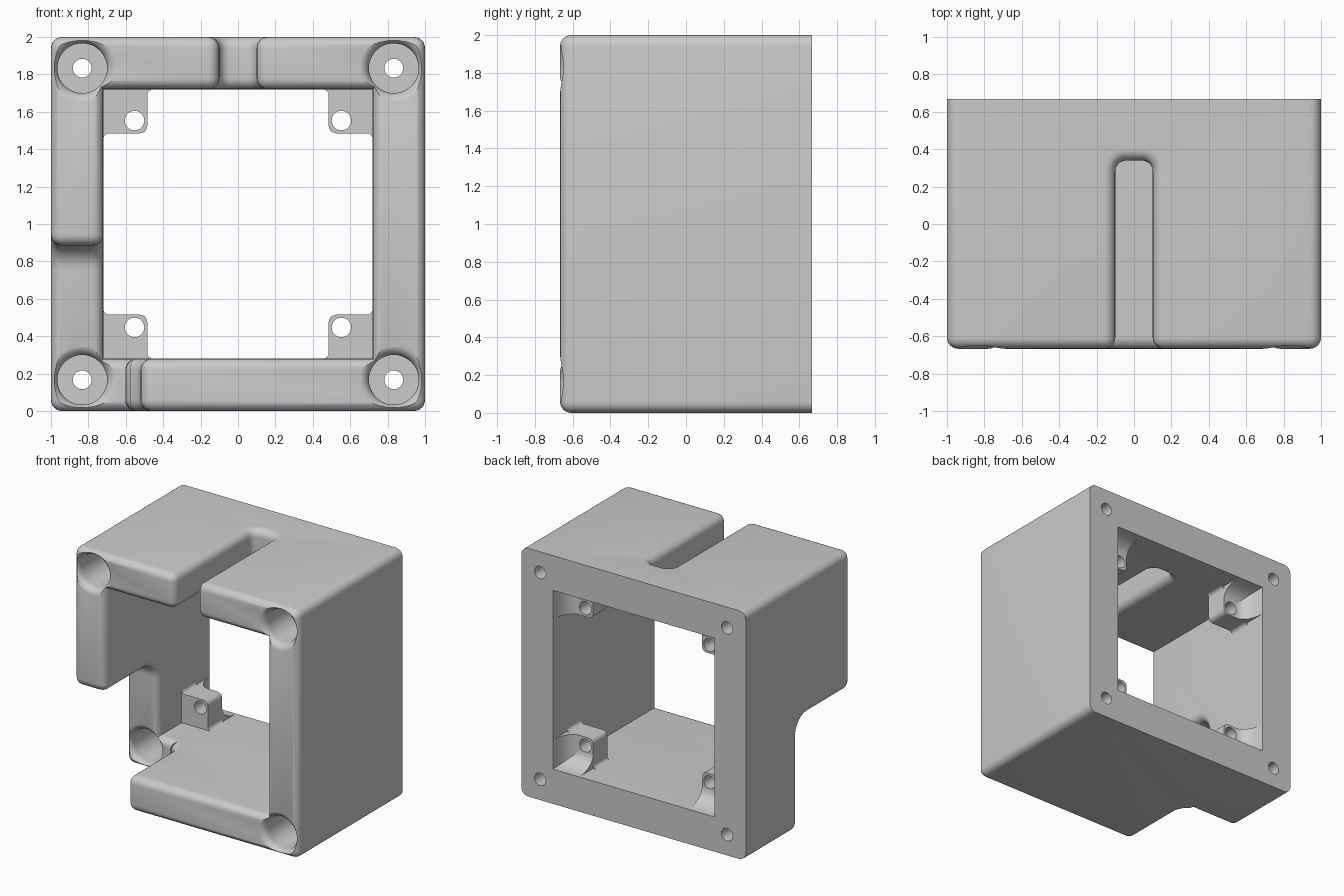
import bpy, bmesh, math
from mathutils import Vector

if "Cube" in bpy.data.objects:
    bpy.data.objects.remove(bpy.data.objects["Cube"], do_unlink=True)

BACK, FRONT, STEP = 0.667, -0.667, 0.0   # depth planes
OPEN, BOSS = 0.72, 0.833                 # half opening, screw boss offset
ROUND = 0.06

grey = bpy.data.materials.new("light_grey")
grey.use_nodes = True
grey.diffuse_color = (0.6, 0.6, 0.6, 1)
grey.node_tree.nodes["Principled BSDF"].inputs["Base Color"].default_value = (0.6, 0.6, 0.6, 1)


def finish(bm, name):
    bmesh.ops.recalc_face_normals(bm, faces=bm.faces)
    mesh = bpy.data.meshes.new(name)
    bm.to_mesh(mesh)
    bm.free()
    mesh.materials.append(grey)
    obj = bpy.data.objects.new(name, mesh)
    bpy.context.collection.objects.link(obj)
    return obj


def prism(name, points, direction):
    """Extrude a closed outline along a vector."""
    bm = bmesh.new()
    face = bm.faces.new([bm.verts.new(p) for p in points])
    res = bmesh.ops.extrude_face_region(bm, geom=[face], use_keep_orig=True)
    moved = [g for g in res["geom"] if isinstance(g, bmesh.types.BMVert)]
    bmesh.ops.translate(bm, verts=moved, vec=Vector(direction))
    return finish(bm, name)


def box(name, x, y, z):
    return prism(name, [(x[0], y[0], z[0]), (x[1], y[0], z[0]),
                        (x[1], y[0], z[1]), (x[0], y[0], z[1])], (0, y[1] - y[0], 0))


def arc(cx, cy, r, start, end, n=8):
    angles = [math.radians(start + (end - start) * i / n) for i in range(n + 1)]
    return [(cx + r * math.cos(a), cy + r * math.sin(a)) for a in angles]


def lathe(name, profile, x, z, steps=48):
    """Revolve (radius, y) points around an axis parallel to y."""
    bm = bmesh.new()
    rings = []
    for r, y in profile:
        rings.append([bm.verts.new((x + r * math.cos(math.tau * i / steps), y,
                                    z + r * math.sin(math.tau * i / steps)))
                      for i in range(steps)])
    for a, b in zip(rings, rings[1:]):
        for i in range(steps):
            j = (i + 1) % steps
            bm.faces.new((a[i], a[j], b[j], b[i]))
    bm.faces.new(rings[0])
    bm.faces.new(rings[-1])
    return finish(bm, name)


def cut(obj, cutter):
    mod = obj.modifiers.new("cut", 'BOOLEAN')
    mod.operation, mod.solver, mod.object = 'DIFFERENCE', 'EXACT', cutter
    cutter.hide_render = True


def bake(obj, cutters):
    """Freeze the booleans, then drop the cutters."""
    bpy.context.view_layer.update()
    graph = bpy.context.evaluated_depsgraph_get()
    obj.data = bpy.data.meshes.new_from_object(obj.evaluated_get(graph))
    obj.modifiers.clear()
    for c in cutters:
        bpy.data.objects.remove(c, do_unlink=True)


def smooth(obj):
    bpy.ops.object.select_all(action='DESELECT')
    obj.select_set(True)
    bpy.context.view_layer.objects.active = obj
    bpy.ops.object.shade_smooth_by_angle(angle=math.radians(32))


# Housing: square tube with a top slot and a stepped corner
housing = box("housing", (-1, 1), (FRONT, BACK), (0, 2))
opening = box("opening_cutter", (-OPEN, OPEN), (-1, 1), (1 - OPEN, 1 + OPEN))
slot_end = arc(0.04, 0.28, ROUND, 0, 90) + arc(-0.04, 0.28, ROUND, 90, 180)
slot = prism("slot_cutter", [(x, y, 1.5) for x, y in
                             [(-0.1, -1), (0.1, -1)] + slot_end], (0, 0, 1))
fillet = 0.13
side_path = [(-1, -0.3), (-1, 0.885)] + arc(STEP - fillet, 0.885 - fillet, fillet, 90, 0) + [(STEP, -0.3)]
side_notch = prism("side_notch_cutter", [(-1.2, y, z) for y, z in side_path], (0.6, 0, 0))
floor_path = [(-1.2, -1), (-0.52, -1)] + arc(-0.52 - fillet, STEP - fillet, fillet, 0, 90) + [(-1.2, STEP)]
floor_notch = prism("floor_notch_cutter", [(x, y, -0.3) for x, y in floor_path], (0, 0, 0.8))
cutters = [opening, slot, side_notch, floor_notch]
for c in cutters:
    cut(housing, c)
bake(housing, cutters)

# Round every outward edge except those on the back plane
bm = bmesh.new()
bm.from_mesh(housing.data)
bmesh.ops.remove_doubles(bm, verts=bm.verts, dist=0.0005)
bmesh.ops.dissolve_limit(bm, angle_limit=0.01, verts=bm.verts, edges=bm.edges)
edges = [e for e in bm.edges if e.is_manifold and e.calc_face_angle_signed() > 0.8
         and not all(v.co.y > BACK - 0.01 for v in e.verts)]
bmesh.ops.bevel(bm, geom=edges, offset=ROUND, offset_type='OFFSET', segments=6,
                profile=0.5, affect='EDGES', clamp_overlap=False)
bm.to_mesh(housing.data)
bm.free()

# Flared, counterbored screw holes in the four corners
bores = []
for sx in (-1, 1):
    for sz in (-1, 1):
        top = STEP if (sx, sz) == (-1, -1) else FRONT
        flare = arc(0.133 + ROUND, top + ROUND - 0.002, ROUND, 270, 180)
        profile = [(0.133 + ROUND, top - 0.03)] + flare + [(0.133, 0.42), (0.05, 0.42), (0.05, 0.8)]
        bores.append(lathe("bore_cutter", profile, sx * BOSS, 1 + sz * BOSS))
for b in bores:
    cut(housing, b)
bake(housing, bores)
smooth(housing)

# Inner mounting lugs, one in each corner of the opening
size, lug_front, lug_back, sink = 0.235, 0.31, 0.49, 0.008
f, r = 0.03, 0.04
outline = ([(-sink, -sink), (size + f, -sink)] + arc(size + f, f, f, 270, 180)
           + arc(size - r, size - r, r, 0, 90) + arc(f, size + f, f, 270, 180)
           + [(-sink, size + f)])
# Curved web that sweeps from the lug's rear face to the wall
drop, reach = 0.11, BACK - lug_back - 0.002
web = [(lug_back - 0.02, -sink), (lug_back - 0.02, drop)]
web += [(lug_back + reach * (1 + c), drop * (1 + s)) for c, s in arc(0, 0, 1, 180, 270)]
web += [(lug_back + reach, -sink)]

for sx, side in ((-1, "right"), (1, "left")):
    for sz, level in ((-1, "lower"), (1, "upper")):
        def place(u, y, v):
            return (sx * (OPEN - u), y, 1 + sz * (OPEN - v))

        tag = f"{level}_{side}"
        lug = prism("lug_" + tag, [place(u, lug_front, v) for u, v in outline],
                    (0, lug_back - lug_front, 0))
        hx, _, hz = place(0.167, 0, 0.167)
        hole = lathe("hole_cutter", [(0.052, 0), (0.052, 0.9)], hx, hz)
        cut(lug, hole)
        bake(lug, [hole])
        smooth(lug)
        smooth(prism("web_a_" + tag, [place(-sink, y, v) for y, v in web],
                     (-sx * (size + sink), 0, 0)))
        smooth(prism("web_b_" + tag, [place(v, y, -sink) for y, v in web],
                     (0, 0, -sz * (size + sink))))
